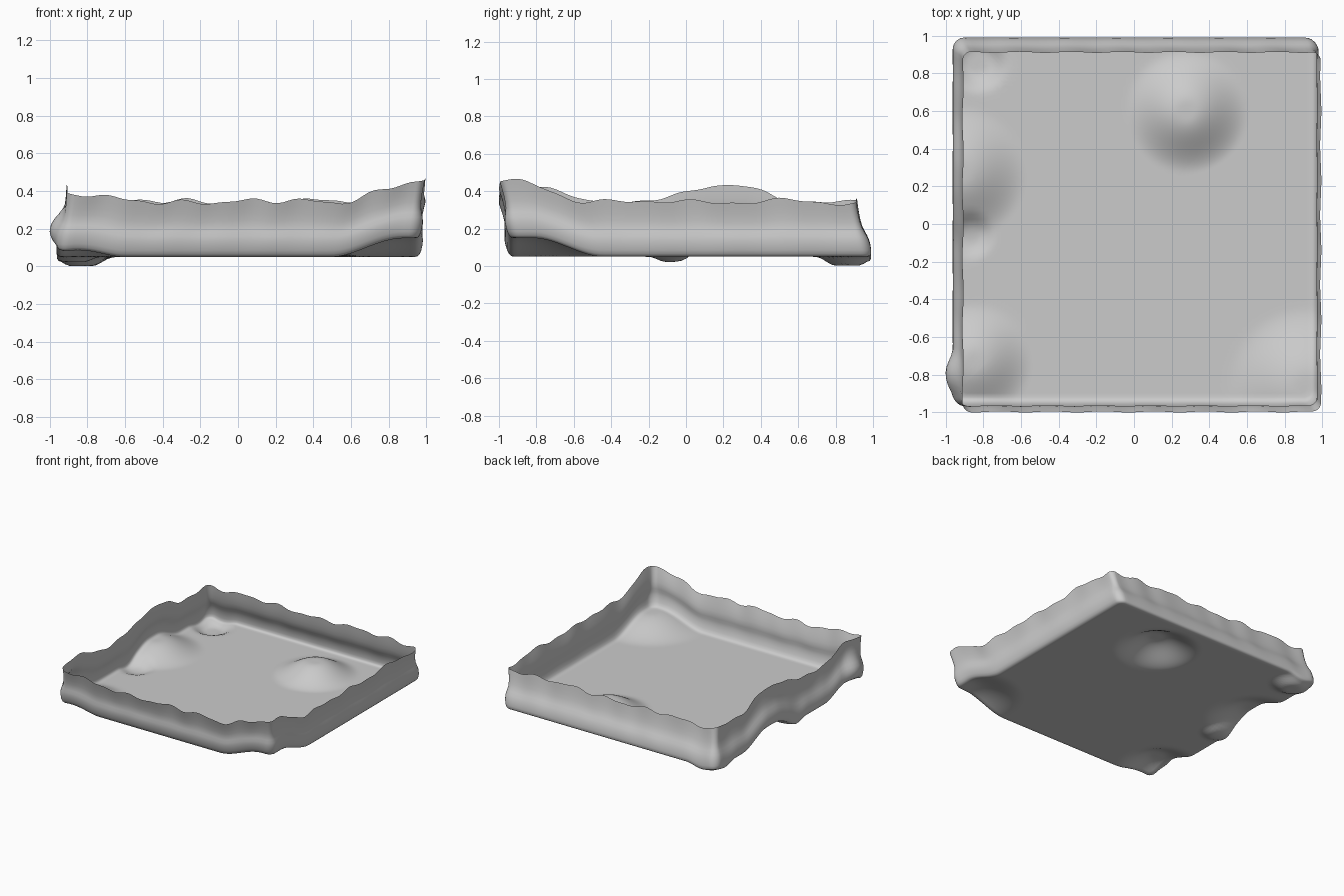
import bpy, bmesh, math

if "Cube" in bpy.data.objects:
    bpy.data.objects.remove(bpy.data.objects["Cube"])

# footprint of the sheet's flat base
X0, X1, Y0, Y1, Z0 = -0.94, 0.94, -0.92, 0.97, 0.05
CX, CY, R = 0.0, (Y0 + Y1) / 2, 0.035
SIDE, ARC = 64, 6

# soft swellings pushing the sheet up: x, y, radius, height
SWELLS = [(0.28, 0.60, 0.33, 0.11), (-0.93, 0.27, 0.36, 0.095),
          (-0.85, -0.73, 0.31, 0.085), (0.92, -0.87, 0.43, 0.10)]
# small sags pushing the base down
SAGS = [(-0.83, 0.86, 0.17, -0.048), (-0.87, -0.06, 0.14, -0.028)]


def blob(x, y, b, gain=1.15):
    t = min(1.0, max(0.0, gain * (1 - math.hypot(x - b[0], y - b[1]) / b[2])))
    return b[3] * t * t * (3 - 2 * t)


def lift(x, y, h):
    up = sum(blob(x, y, b) for b in SWELLS)
    return up + sum(blob(x, y, b, 1.5) for b in SAGS) * max(0.0, 1 - 1.5 * h)


def outline():
    """Rounded rectangle as (x, y, nx, ny)."""
    pts = []
    corners = [(X1 - R, Y0 + R, -90), (X1 - R, Y1 - R, 0),
               (X0 + R, Y1 - R, 90), (X0 + R, Y0 + R, 180)]
    for k, (cx, cy, a0) in enumerate(corners):
        for i in range(ARC + 1):
            a = math.radians(a0 + 90 * i / ARC)
            pts.append((cx + R * math.cos(a), cy + R * math.sin(a), math.cos(a), math.sin(a)))
        ax, ay, _, _ = pts[-1]
        nx, ny = pts[-1][2:]
        ex, ey, a1 = corners[(k + 1) % 4]
        ex += R * math.cos(math.radians(a1))
        ey += R * math.sin(math.radians(a1))
        for i in range(1, SIDE):
            t = i / SIDE
            pts.append((ax + (ex - ax) * t, ay + (ey - ay) * t, nx, ny))
    return pts


# wall section: outward offset, height
PROFILE = [(0.014, 0.054), (0.023, 0.065), (0.028, 0.085), (0.03, 0.11), (0.029, 0.135),
           (0.024, 0.16), (0.015, 0.185), (0.008, 0.21), (0.005, 0.24), (0.005, 0.275),
           (0.007, 0.31), (0.01, 0.345)]


def wave(x, y):
    """Uneven rim."""
    return (0.010 * math.sin(19 * x + 13 * y + 1.0) + 0.006 * math.sin(31 * x - 27 * y)
            + 0.006 * math.sin(7 * x + 9 * y + 2.5))


bm = bmesh.new()
pts = outline()
n = len(pts)
rings = []

# floor rings from the middle outwards
FLOOR = 44
for j in range(1, FLOOR + 1):
    s = j / FLOOR
    ring = []
    for x, y, _, _ in pts:
        px, py = CX + (x - CX) * s, CY + (y - CY) * s
        ring.append(bm.verts.new((px, py, Z0 + lift(px, py, 0))))
    rings.append(ring)

# leaning wall rings
for off, z in PROFILE:
    h = (z - Z0) / 0.295
    ring = []
    for x, y, nx, ny in pts:
        knob = 0.0
        if nx < -0.5:  # small outward knob on the left wall
            knob = blob(y, z, (-0.78, 0.14, 0.14, 0.04))
        o = off + knob + 0.003 * h * math.sin(23 * x + 17 * y)
        ring.append(bm.verts.new((x + nx * o + 0.042 * h, y + ny * o - 0.068 * h,
                                  z + lift(x, y, h) + wave(x, y) * h * h)))
    rings.append(ring)

# skin between rings, plus centre fan
mid = bm.verts.new((CX, CY, Z0 + lift(CX, CY, 0)))
for i in range(n):
    bm.faces.new((mid, rings[0][i], rings[0][(i + 1) % n]))
for a, b in zip(rings, rings[1:]):
    for i in range(n):
        k = (i + 1) % n
        bm.faces.new((a[i], b[i], b[k], a[k]))
for f in bm.faces:
    f.smooth = True

me = bpy.data.meshes.new("tray_sheet")
bm.to_mesh(me)
bm.free()
mat = bpy.data.materials.new("plain_grey")
mat.diffuse_color = (0.6, 0.6, 0.6, 1)
mat.use_nodes = True
mat.node_tree.nodes["Principled BSDF"].inputs["Base Color"].default_value = mat.diffuse_color
me.materials.append(mat)
tray = bpy.data.objects.new("tray_sheet", me)
bpy.context.collection.objects.link(tray)
